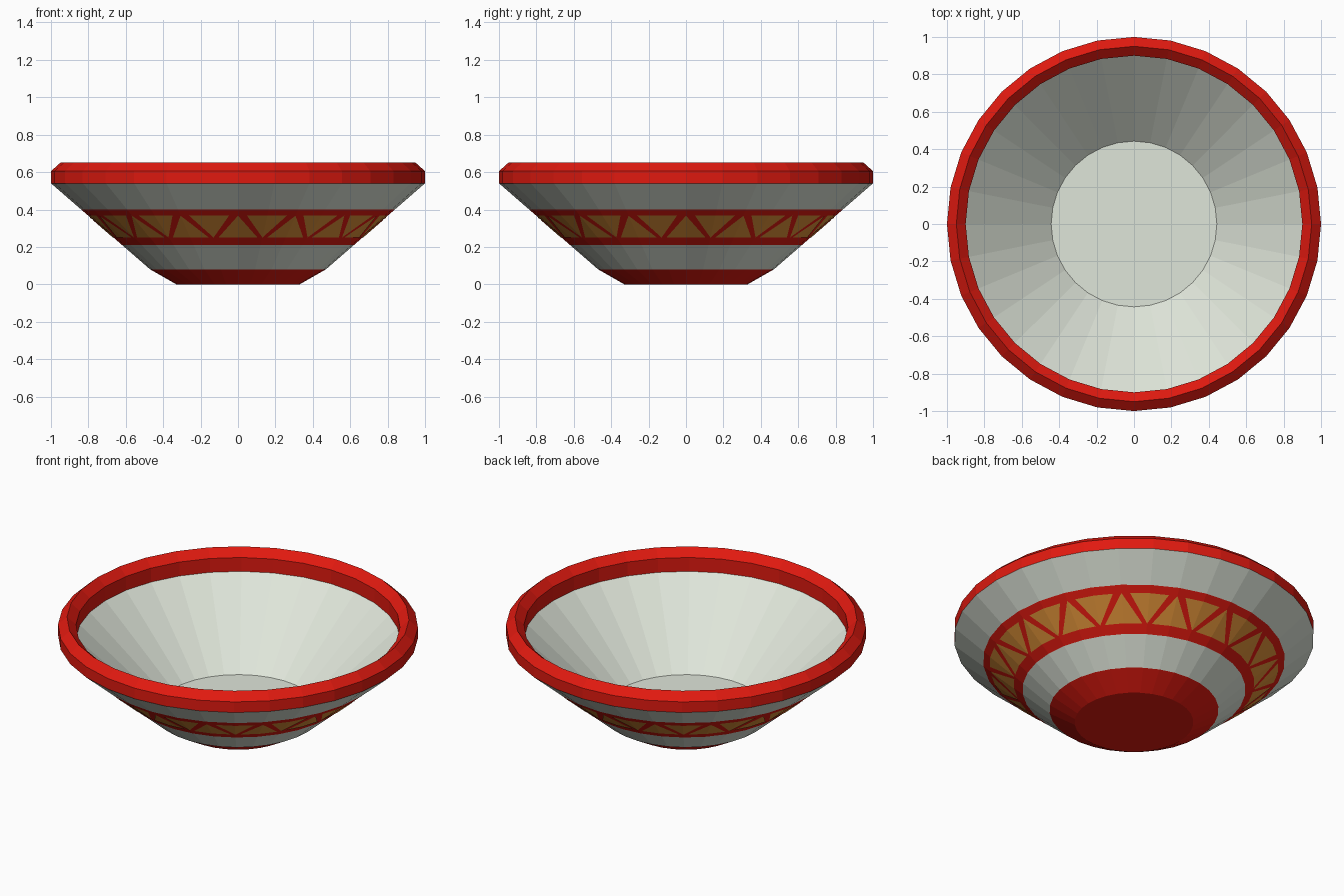
import bpy, bmesh
from math import sin, cos, radians, tau

if "Cube" in bpy.data.objects:
    bpy.data.objects.remove(bpy.data.objects["Cube"])

SIDES = 32


def material(name, rgb):
    m = bpy.data.materials.new(name)
    m.diffuse_color = (*rgb, 1)
    m.use_nodes = True
    m.node_tree.nodes["Principled BSDF"].inputs["Base Color"].default_value = m.diffuse_color
    return m


red = material("red_glaze", (0.75, 0.01, 0.005))
gold = material("gold_glaze", (0.72, 0.28, 0.04))
cream = material("pale_glaze", (0.74, 0.79, 0.70))


def finish(name, bm, mat):
    me = bpy.data.meshes.new(name)
    bm.to_mesh(me)
    bm.free()
    me.materials.append(mat)
    ob = bpy.data.objects.new(name, me)
    bpy.context.collection.objects.link(ob)
    return ob


def lathe(name, profile, mat):
    """Turn an (r, z) profile round z; r = 0 at an end closes it with a disc.
    Profiles run from the underside, up the outside and down the inside."""
    bm = bmesh.new()
    rings = []
    for r, z in profile:
        if r > 0:
            rings.append([bm.verts.new((r * cos(tau * i / SIDES), r * sin(tau * i / SIDES), z))
                          for i in range(SIDES)])
    for a, b in zip(rings, rings[1:]):
        for i in range(SIDES):
            j = (i + 1) % SIDES
            bm.faces.new((a[i], a[j], b[j], b[i]))
    if profile[0][0] == 0:
        bm.faces.new(rings[0][::-1])
    if profile[-1][0] == 0:
        bm.faces.new(rings[-1])
    return finish(name, bm, mat)


# outer wall is a straight cone from (0.47, 0.08) to (1.0, 0.54)
def wall_r(z):
    return 0.47 + (z - 0.08) * 0.53 / 0.46


def wall(z):
    return (wall_r(z), z)


lathe("foot", [(0, 0), (0.33, 0), wall(0.08)], red)
lathe("lower_wall", [wall(0.08), wall(0.21)], cream)
lathe("pattern_band", [wall(0.21), wall(0.40)], red)
lathe("upper_wall", [wall(0.40), wall(0.54)], cream)
lathe("rim", [(1.0, 0.54), (1.0, 0.605), (0.95, 0.65), (0.90, 0.605), (0.90, 0.52)], red)
lathe("inside", [(0.90, 0.52), (0.443, 0.10), (0, 0.10)], cream)


# gold triangles, alternately upright and inverted, folded over each wall edge
def on_wall(deg, z):
    step = 360 / SIDES
    k = deg // step
    t0, t1 = radians(k * step), radians((k + 1) * step)
    mid = (t0 + t1) / 2
    r = (wall_r(z) + 0.003) * cos((t1 - t0) / 2) / cos(radians(deg) - mid)
    return (r * cos(radians(deg)), r * sin(radians(deg)), z)


bm = bmesh.new()
LOW, HIGH = 0.25, 0.367
for i in range(SIDES):
    c = i * 360 / SIDES
    upright = i % 2 == 0
    tip, base, half = (HIGH, LOW, 9.0) if upright else (LOW, HIGH, 7.8)
    p_tip, p_mid = bm.verts.new(on_wall(c, tip)), bm.verts.new(on_wall(c, base))
    left, right = bm.verts.new(on_wall(c - half, base)), bm.verts.new(on_wall(c + half, base))
    for f in ((left, p_mid, p_tip), (p_mid, right, p_tip)):
        bm.faces.new(f if upright else f[::-1])
finish("gold_triangles", bm, gold)
